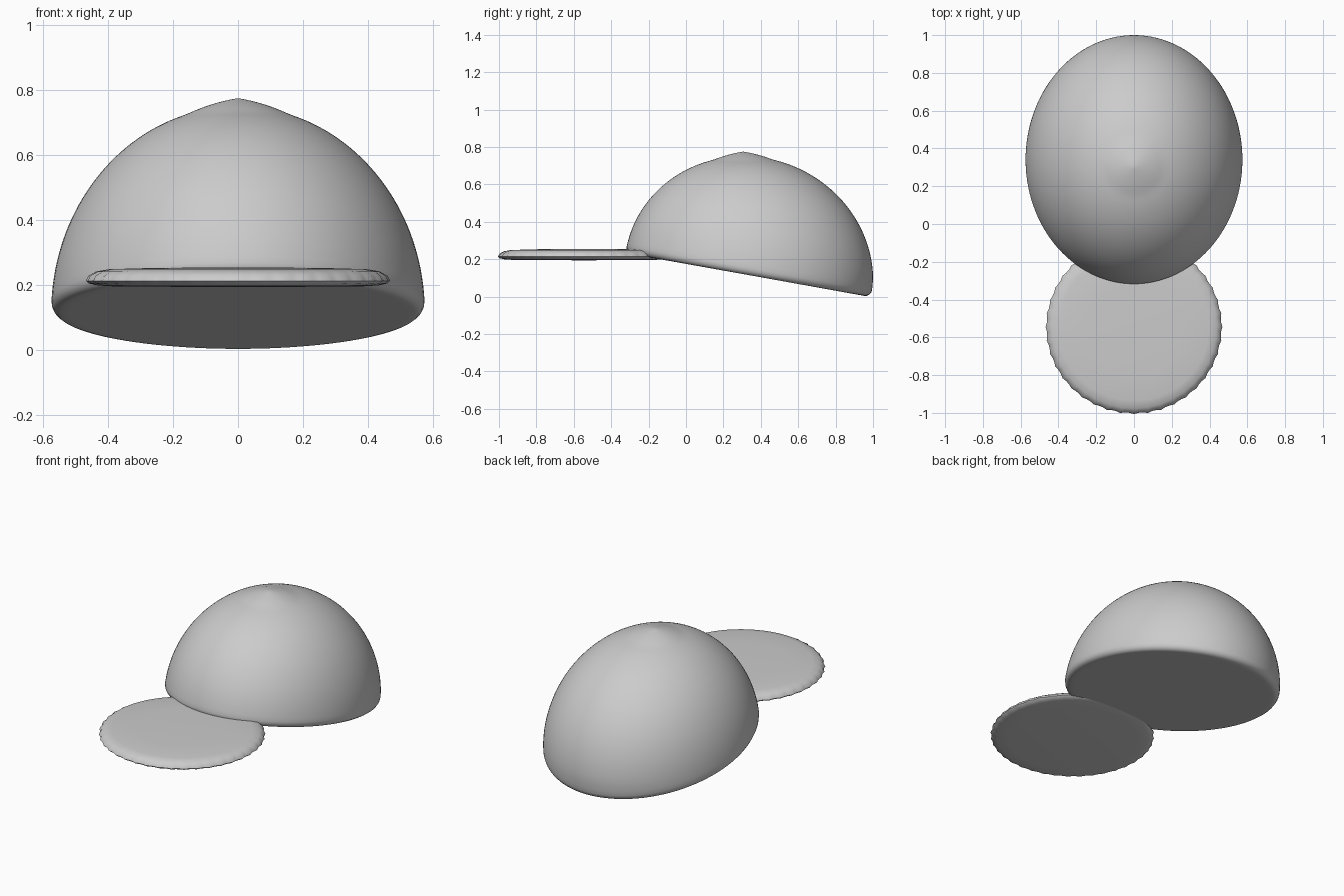
import bpy
import math
from mathutils import Vector

cube = bpy.data.objects.get("Cube")
if cube:
    bpy.data.objects.remove(cube, do_unlink=True)

grey = bpy.data.materials.new("light grey")
grey.use_nodes = True
grey.diffuse_color = (0.6, 0.6, 0.6, 1)
grey.node_tree.nodes["Principled BSDF"].inputs["Base Color"].default_value = (0.6, 0.6, 0.6, 1)

SEGMENTS = 120


def ring_solid(name, bottom, rings, top):
    """Closed smooth solid: bottom pole, rings(angle) stacked upward, top pole."""
    columns = [rings(math.tau * i / SEGMENTS) for i in range(SEGMENTS)]
    rows = len(columns[0])
    verts = [p for col in columns for p in col] + [bottom, top]
    low, high = len(verts) - 2, len(verts) - 1
    faces = []
    for i in range(SEGMENTS):
        a, b = i * rows, (i + 1) % SEGMENTS * rows
        faces.append((low, b, a))
        faces += [(a + r, b + r, b + r + 1, a + r + 1) for r in range(rows - 1)]
        faces.append((a + rows - 1, b + rows - 1, high))
    mesh = bpy.data.meshes.new(name)
    mesh.from_pydata(verts, [], faces)
    mesh.materials.append(grey)
    obj = bpy.data.objects.new(name, mesh)
    bpy.context.collection.objects.link(obj)
    bpy.ops.object.select_all(action='DESELECT')
    obj.select_set(True)
    bpy.context.view_layer.objects.active = obj
    bpy.ops.object.shade_smooth_by_angle(angle=math.radians(35))
    return obj


# Crown: half ellipsoid with a slanted, rounded base and a small peak on top
CENTRE = Vector((0, 0.335, 0.115))
RX, RY, RZ = 0.575, 0.665, 0.635
SLOPE, LEAN, PEAK = 0.18, 0.045, 0.025


def crown_point(a, e, scale=1):
    x = RX * math.cos(e) * math.cos(a) * scale
    y = RY * math.cos(e) * math.sin(a) * scale
    z = RZ * math.sin(e) * scale
    if e > 1:
        z += PEAK * max(0, 1 - math.hypot(x, y) / 0.16)
    return CENTRE + Vector((x, y - LEAN * max(z, 0), z))


def crown_rings(a):
    base = math.atan(-SLOPE * RY / RZ * math.sin(a))
    points = [crown_point(a, base, 0.9)]
    for step in range(5):
        t = math.pi / 2 * step / 4
        points.append(crown_point(a, base + 0.06 * (1 - math.cos(t)),
                                  1 - 0.055 * (1 - math.sin(t))))
    start = base + 0.06
    points += [crown_point(a, start + (math.pi / 2 - start) * k / 40) for k in range(1, 40)]
    return points


ring_solid("crown", CENTRE.copy(), crown_rings, crown_point(0, math.pi / 2))

# Brim: thin round plate with a bevelled, slightly rippled edge
BRIM_Y = -0.545
BRIM_PROFILE = [(0.36, 0.195), (0.425, 0.199), (0.448, 0.205), (0.457, 0.213),
                (0.45, 0.228), (0.43, 0.242), (0.39, 0.249), (0.25, 0.253)]


def brim_rings(a):
    points = []
    for r, z in BRIM_PROFILE:
        if r > 0.44:
            r += 0.004 * math.cos(40 * a)
        points.append(Vector((r * 1.015 * math.cos(a), BRIM_Y + r * math.sin(a), z)))
    return points


ring_solid("brim", Vector((0, BRIM_Y, 0.194)), brim_rings, Vector((0, BRIM_Y, 0.255)))
